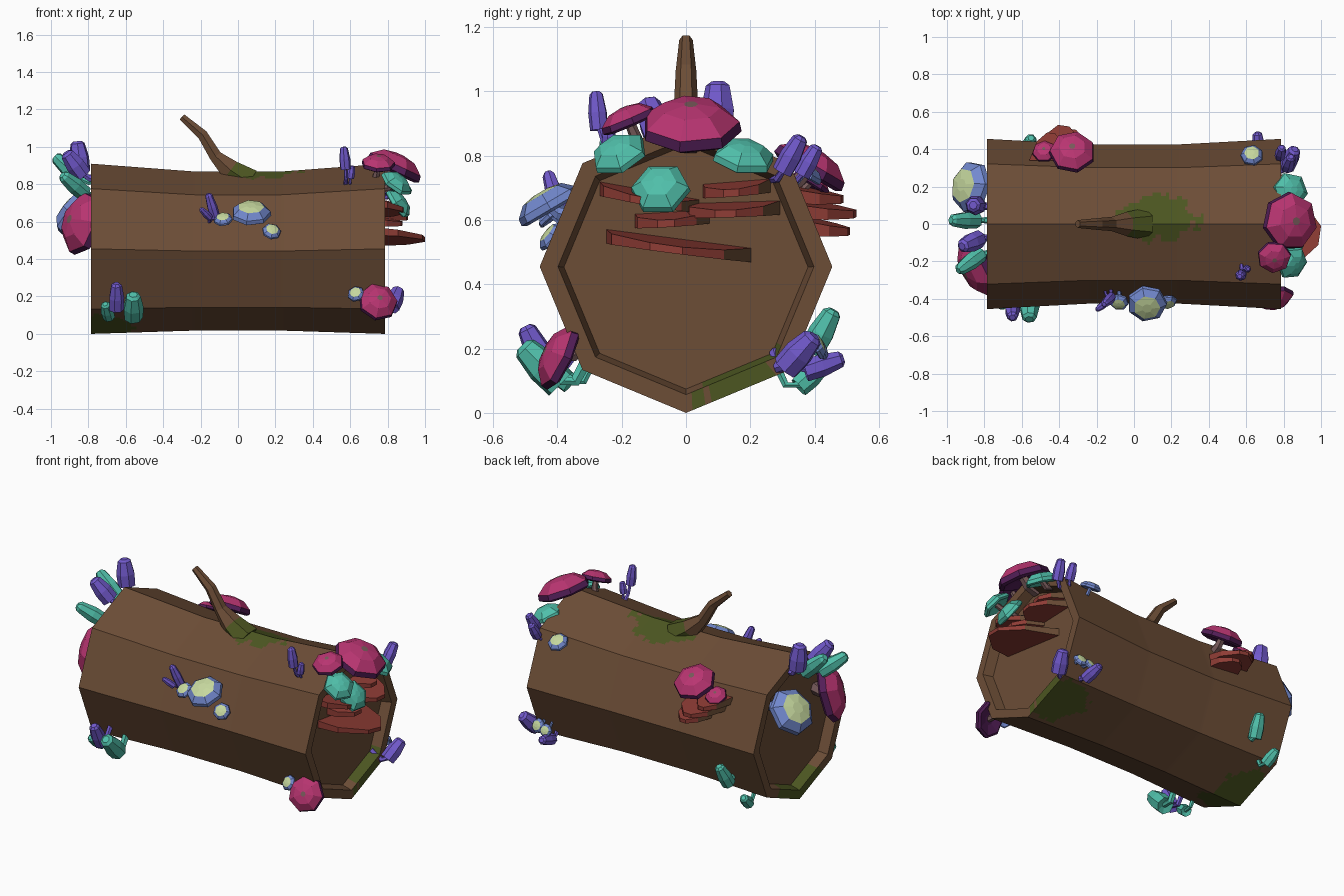
import bpy, bmesh, math
from mathutils import Vector, Matrix, noise

cube = bpy.data.objects.get("Cube")
if cube:
    bpy.data.objects.remove(cube)

COLOURS = {
    "wood_brown": (.150, .074, .037), "moss_green": (.072, .092, .015),
    "cap_magenta": (.48, .035, .165), "gill_plum": (.085, .013, .095),
    "cap_teal": (.08, .52, .40), "cap_blue": (.17, .25, .62),
    "spot_pale": (.56, .68, .34), "bell_violet": (.165, .10, .60),
    "shelf_red": (.27, .045, .035), "stalk_mauve": (.18, .10, .10),
}
MATS = {}
for name, rgb in COLOURS.items():
    m = bpy.data.materials.new(name)
    m.use_nodes = True
    m.diffuse_color = (*rgb, 1)
    shader = m.node_tree.nodes["Principled BSDF"]
    shader.inputs["Base Color"].default_value = (*rgb, 1)
    shader.inputs["Roughness"].default_value = .9
    MATS[name] = m


def finish(name, bm, mats):
    bmesh.ops.recalc_face_normals(bm, faces=bm.faces)
    mesh = bpy.data.meshes.new(name)
    bm.to_mesh(mesh)
    bm.free()
    for key in mats:
        mesh.materials.append(MATS[key])
    obj = bpy.data.objects.new(name, mesh)
    bpy.context.collection.objects.link(obj)
    return obj


def skin(bm, rings, bands=None):
    """Join successive rings of points and close both ends."""
    loops = [[bm.verts.new(p) for p in ring] for ring in rings]
    n = len(loops[0])
    for k, (a, b) in enumerate(zip(loops, loops[1:])):
        for i in range(n):
            j = (i + 1) % n
            f = bm.faces.new((a[i], a[j], b[j], b[i]))
            f.material_index = bands[k] if bands else 0
    first, last = bm.faces.new(loops[0]), bm.faces.new(loops[-1])
    if bands:
        first.material_index, last.material_index = bands[0], bands[-1]


def circle(matrix, radius, height, sides):
    return [matrix @ Vector((radius * math.cos(math.tau * i / sides),
                             radius * math.sin(math.tau * i / sides), height))
            for i in range(sides)]


def lathe(name, profile, sides, origin, axis, mats, bands):
    matrix = Matrix.Translation(origin) @ Vector(axis).to_track_quat('Z', 'Y').to_matrix().to_4x4()
    bm = bmesh.new()
    skin(bm, [circle(matrix, r, h, sides) for r, h in profile], bands)
    return finish(name, bm, mats)


def tube(name, points, radii, sides, mats):
    points = [Vector(p) for p in points]
    rings = []
    for i, p in enumerate(points):
        along = points[min(i + 1, len(points) - 1)] - points[max(i - 1, 0)]
        matrix = Matrix.Translation(p) @ along.to_track_quat('Z', 'Y').to_matrix().to_4x4()
        rings.append(circle(matrix, radii[i], 0, sides))
    bm = bmesh.new()
    skin(bm, rings)
    return finish(name, bm, mats)


# Log: octagonal, slightly waisted, with a recessed face at each end
HALF, R = .787, .455


def log_ring(x, inset=1.0):
    waist = min(1, max(0, (HALF - abs(x)) / .55))
    radius, mid = R * (1 - .065 * waist) * inset, R - .012 * waist
    corners = [Vector((x, radius * math.sin(math.tau * k / 8),
                       mid - radius * math.cos(math.tau * k / 8))) for k in range(8)]
    return [corners[k].lerp(corners[(k + 1) % 8], s / 16) for k in range(8) for s in range(16)]


STEPS = 110
rings = [log_ring(-HALF + .06, .84), log_ring(-HALF, .875)]
rings += [log_ring(-HALF + 2 * HALF * i / STEPS) for i in range(STEPS + 1)]
rings += [log_ring(HALF, .875), log_ring(HALF - .06, .84)]
bm = bmesh.new()
skin(bm, rings)

# Moss: ragged patches, each a centre, a size and a stretch along the log
PATCHES = [((.12, .03, .86), .125, .65), ((.70, .17, .07), .155, .9), ((-.77, -.01, .03), .25, 1.2)]
for f in bm.faces:
    c = f.calc_center_median()
    if len(f.verts) == 4:
        ragged = .05 * noise.noise(c * 11) + .04 * noise.noise(c * 27)
        for centre, size, stretch in PATCHES:
            away = c - Vector(centre)
            away.x *= stretch
            if away.length + ragged < size:
                f.material_index = 1
finish("log", bm, ["wood_brown", "moss_green"])

# Broken branch with a mossy foot
branch = tube("branch", [(.06, 0, .81), (-.04, 0, .875), (-.12, 0, .95), (-.19, 0, 1.065), (-.3, 0, 1.16)],
              [.085, .065, .038, .032, .021], 6, ["wood_brown", "moss_green"])
for f in branch.data.polygons:
    f.material_index = int(f.center.x > -.03)


def root(p):
    """Point just under the log's surface from which a stalk grows."""
    p = Vector(p)
    radial = Vector((0, p.y, p.z - R))
    radial.length = min(radial.length, .385)
    return Vector((max(-.73, min(.73, p.x)), 0, R)) + radial


def stalk(name, top, axis, radius, mat):
    top, base = Vector(top), root(top)
    bend = top - Vector(axis).normalized() * (top - base).length * .55
    mid = base * .25 + bend * .5 + top * .25
    tube(name, [base, mid, top], [radius * 1.2, radius, radius * .85], 6, [mat])


# Broad mushrooms: profile, sides, colours per band, stalk colour
UNDER = [(1, -.17), (.86, -.25), (.3, -.1)]
KINDS = {
    "magenta": ([(.14, .42), (.58, .34), (.96, .04)] + UNDER, 7,
                ["cap_magenta", "gill_plum", "stalk_mauve"], [0, 0, 1, 1, 1], "stalk_mauve"),
    "teal": ([(.2, .42), (.6, .34), (.97, .04)] + UNDER, 6, ["cap_teal"], [0] * 5, "stalk_mauve"),
    "blue": ([(.25, .40), (.66, .32), (.97, .04)] + UNDER, 7,
             ["cap_blue", "spot_pale"], [1, 0, 0, 0, 0], "cap_blue"),
}


def mushrooms(kind, items):
    profile, sides, mats, bands, stem = KINDS[kind]
    for centre, axis, r in items:
        cap = lathe(kind + "_cap", [(a * r, h * r) for a, h in profile], sides, centre, axis, mats, bands)
        if kind == "magenta":
            cap.data.polygons[-2].material_index = 2
        stalk(kind + "_stalk", centre, axis, r * .2, stem)


mushrooms("magenta", [
    ((.84, .015, .90), (.42, 0, .9), .158),
    ((.75, -.18, .915), (.05, -.38, .9), .092),
    ((.75, -.40, .175), (.2, -.85, .4), .108),
    ((-.84, -.24, .595), (-.8, -.45, .25), .175),
    ((-.33, .39, .77), (0, .5, .85), .125),
    ((-.48, .39, .72), (-.1, .5, .85), .065),
])
mushrooms("teal", [
    ((.85, -.21, .81), (.55, -.35, .75), .092),
    ((.86, -.08, .70), (.75, -.15, .55), .094),
    ((.84, .18, .80), (.4, .15, .9), .1),
])
mushrooms("blue", [
    ((.07, -.43, .65), (0, -.5, .85), .108),
    ((-.08, -.42, .615), (-.1, -.6, .75), .052),
    ((.18, -.42, .55), (.2, -.75, .6), .052),
    ((.63, -.40, .215), (-.2, -.8, .5), .047),
    ((-.88, .20, .655), (-.75, .15, .62), .142),
    ((.63, .37, .75), (0, .5, .85), .062),
    ((.74, .41, .21), (.1, .9, .4), .045),
    ((.68, .42, .20), (-.1, .9, .4), .04),
])

# Narrow bell mushrooms: cap foot, cap tip, radius
BELL = [(.4, 1), (.72, .92), (1, .45), (.95, 0), (.35, .06)]


def bells(kind, mat, items):
    for foot, tip, r in items:
        axis = Vector(tip) - Vector(foot)
        profile = [(a * r, h * axis.length) for a, h in BELL]
        lathe(kind + "_bell", profile, 7, foot, axis, [mat], [0] * 4)
        stalk(kind + "_bell_stalk", Vector(foot) + axis * .1, axis, r * .35, mat)


bells("violet", "bell_violet", [
    ((.575, -.27, .88), (.565, -.28, 1), .03),
    ((.60, -.24, .83), (.61, -.24, .9), .022),
    ((-.12, -.39, .62), (-.16, -.43, .75), .028),
    ((-.15, -.42, .62), (-.2, -.46, .67), .02),
    ((-.65, -.43, .13), (-.65, -.5, .27), .042),
    ((-.84, .1, .87), (-.86, .1, 1.03), .054),
    ((-.83, -.08, .85), (-.92, -.12, .97), .052),
    ((.82, .30, .75), (.84, .36, .86), .035),
    ((.78, .36, .74), (.79, .41, .83), .03),
    ((.82, .31, .14), (.86, .40, .24), .047),
    ((.67, .37, .13), (.66, .49, .17), .036),
])
bells("teal", "cap_teal", [
    ((-.84, .02, .82), (-.98, .02, .95), .046),
    ((-.82, -.16, .75), (-.94, -.25, .85), .046),
    ((-.56, -.39, .09), (-.56, -.51, .21), .055),
    ((-.69, -.36, .09), (-.71, -.45, .16), .035),
    ((-.57, .39, .19), (-.55, .46, .32), .042),
    ((-.68, .35, .08), (-.7, .43, .15), .035),
])

# Shelf fungus: angular fan plates, tapering to the outer edge, one side woody
FAN = [(-.5, 0), (-.46, .5), (-.2, .95), (.02, 1), (.3, .68), (.5, 0)]


def shelf(name, pos, out, width, depth, roll):
    out = Vector(out)
    side = Vector((0, 0, 1)).cross(out) + Vector((0, 0, roll))
    rings = []
    for level in (-.5, .5):
        rings.append([Vector(pos) + side * u * width + out * v * depth
                      + Vector((0, 0, level * (.045 - .022 * v) - .015 * v)) for u, v in FAN])
    bm = bmesh.new()
    skin(bm, rings)
    plate = finish(name, bm, ["shelf_red", "wood_brown"])
    plate.data.polygons[len(FAN) - 2].material_index = 1


for pos, width, depth, roll in [((.71, -.11, .67), .32, .18, -.18), ((.71, .16, .70), .22, .14, .08),
                                ((.71, -.04, .605), .24, .17, .06), ((.71, .15, .635), .30, .20, .03),
                                ((.71, -.02, .52), .46, .29, -.13)]:
    shelf("end_shelf", pos, (1, 0, 0), width, depth, roll)
for pos, width, depth in [((-.46, .34, .68), .2, .15), ((-.40, .35, .635), .27, .18), ((-.35, .38, .58), .2, .13)]:
    shelf("back_shelf", pos, (0, 1, 0), width, depth, .08)
